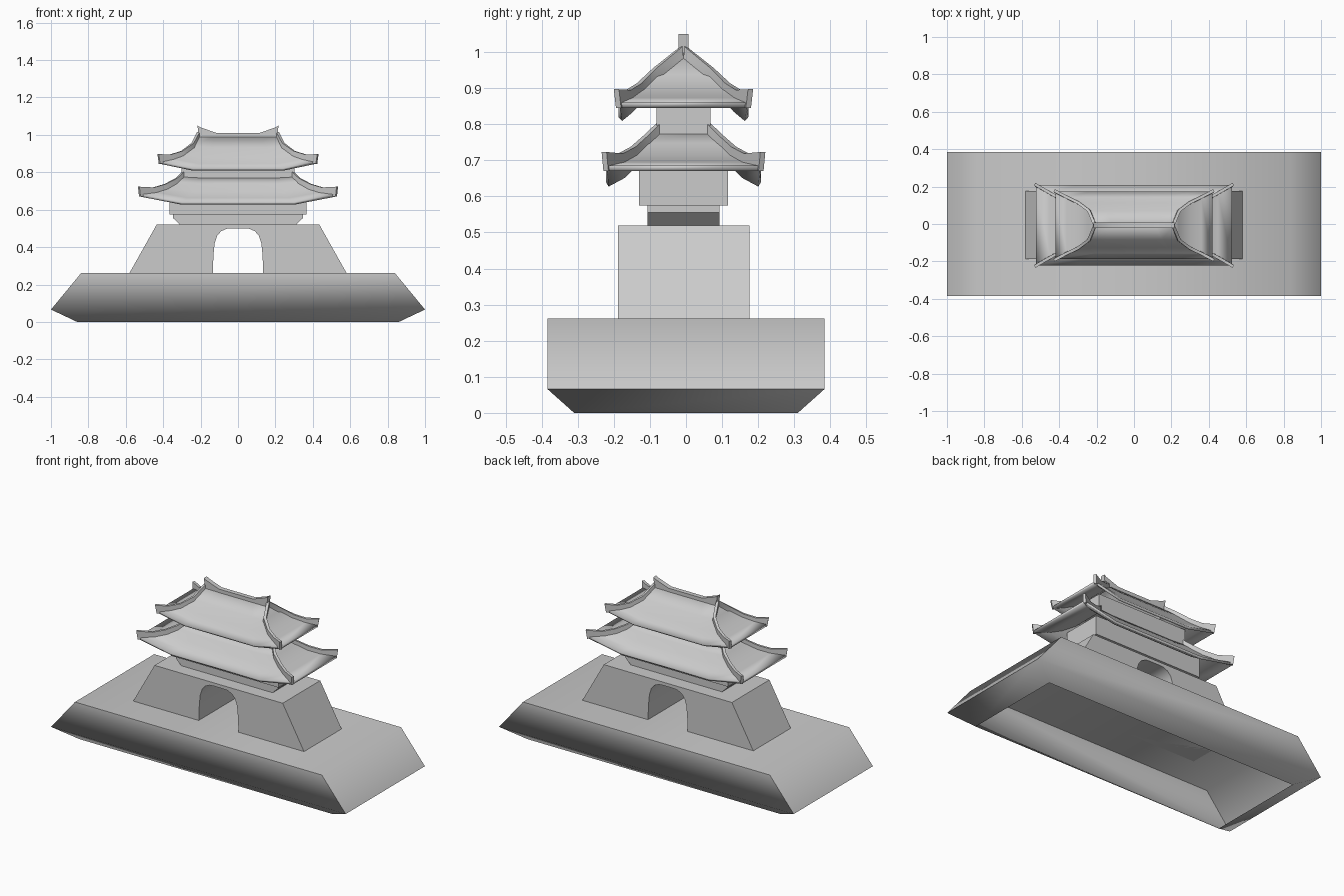
import bpy, bmesh, math

if "Cube" in bpy.data.objects:
    bpy.data.objects.remove(bpy.data.objects["Cube"])

CY = -0.007  # building axis sits slightly in front of the plinth centre


def finish(name, bm, smooth=35, fix=True):
    if fix:
        bmesh.ops.recalc_face_normals(bm, faces=bm.faces)
    me = bpy.data.meshes.new(name)
    bm.to_mesh(me)
    bm.free()
    ob = bpy.data.objects.new(name, me)
    bpy.context.collection.objects.link(ob)
    bpy.context.view_layer.objects.active = ob
    for o in bpy.context.selected_objects:
        o.select_set(False)
    ob.select_set(True)
    bpy.ops.object.shade_smooth_by_angle(angle=math.radians(smooth))
    return ob


def loft(name, loops, bottom=True, top=True, smooth=35, fix=True):
    """Skin closed loops of equal length, with optional end caps."""
    bm = bmesh.new()
    rings = [[bm.verts.new(p) for p in lp] for lp in loops]
    n = len(rings[0])
    for a, b in zip(rings, rings[1:]):
        for i in range(n):
            j = (i + 1) % n
            bm.faces.new((a[i], a[j], b[j], b[i]))
    if bottom:
        bm.faces.new(rings[0][::-1])
    if top:
        bm.faces.new(rings[-1])
    return finish(name, bm, smooth, fix)


def rect(hx, hy, z, cy=CY):
    return [(-hx, cy - hy, z), (hx, cy - hy, z), (hx, cy + hy, z), (-hx, cy + hy, z)]


def prism(name, outline, y0, y1, smooth=35):
    return loft(name, [[(x, y, z) for x, z in outline] for y in (y0, y1)], smooth=smooth)


# Plinth: hollow shell, open underneath
loft("plinth", [rect(0.86, 0.31, 0, 0), rect(1.0, 0.384, 0.066, 0),
                rect(0.838, 0.384, 0.262, 0)], bottom=False, smooth=60)

# Gate base with arched passage
half = [(0.135, 0.262), (0.131, 0.36), (0.125, 0.42), (0.112, 0.46),
        (0.09, 0.485), (0.06, 0.498), (0.03, 0.5)]
arch = half + [(-x, z) for x, z in reversed(half)]
prism("gate_base", [(0.58, 0.262)] + arch +
      [(-0.58, 0.262), (-0.435, 0.52), (0.435, 0.52)], -0.188, 0.176)

# Storeys
loft("lower_storey_foot", [rect(0.31, 0.1, 0.52), rect(0.347, 0.1, 0.555), rect(0.347, 0.1, 0.575)])
loft("lower_storey_wall", [rect(0.365, 0.123, 0.575), rect(0.365, 0.123, 0.69)])
loft("upper_storey_wall", [rect(0.303, 0.075, 0.768), rect(0.303, 0.075, 0.87)])


def roof(name, rows, crest):
    """rows: corner x, y, z, sag of the long side, x where the sag starts."""
    loops = []
    for x, y, z, sag, m in rows:
        ring = []
        for s in (-1, 1):
            ring += [(s * x, CY + s * y, z), (s * m, CY + s * y, z - sag),
                     (-s * m, CY + s * y, z - sag), (-s * x, CY + s * y, z)]
        # order: front left -> front right -> back right -> back left
        loops.append([ring[0], ring[1], ring[2], ring[3], ring[4], ring[5], ring[6], ring[7]])
    ob = loft(name, loops[::-1], bottom=False, top=False, fix=False)
    thick = ob.modifiers.new("thickness", 'SOLIDIFY')
    thick.thickness = 0.015
    thick.offset = -1

    # Raised hip ridges with curled tips on all four corners
    for sx, sy, tag in ((1, 1, "back_right"), (1, -1, "front_right"),
                        (-1, 1, "back_left"), (-1, -1, "front_left")):
        sections = []
        for i, ((x, y, z, _, _), (cx, cyy, cz)) in enumerate(zip(rows, crest)):
            a, b = crest[max(i - 1, 0)], crest[min(i + 1, len(crest) - 1)]
            dx, dy = b[0] - a[0], b[1] - a[1]
            k = 0.008 / math.hypot(dx, dy)
            ox, oy = -dy * k, dx * k
            sections.append([(sx * px, CY + sy * py, pz) for px, py, pz in (
                (x + ox, y + oy, z - 0.015), (x - ox, y - oy, z - 0.015),
                (cx - ox, cyy - oy, cz), (cx + ox, cyy + oy, cz))])
        loft(f"{name}_hip_ridge_{tag}", sections)


# Lower roof
roof("lower_roof",
     [(0.295, 0.07, 0.78, 0.005, 0.20), (0.328, 0.103, 0.748, 0.008, 0.22),
      (0.388, 0.138, 0.714, 0.018, 0.245), (0.45, 0.172, 0.695, 0.032, 0.27),
      (0.525, 0.215, 0.685, 0.045, 0.30)],
     [(0.295, 0.07, 0.802), (0.33, 0.105, 0.768), (0.39, 0.14, 0.737),
      (0.452, 0.174, 0.719), (0.531, 0.22, 0.723)])

# Upper roof
roof("upper_roof",
     [(0.21, 0.003, 0.998, 0.0, 0.115), (0.238, 0.077, 0.938, 0.006, 0.15),
      (0.298, 0.12, 0.895, 0.016, 0.18), (0.36, 0.15, 0.873, 0.028, 0.21),
      (0.42, 0.18, 0.86, 0.04, 0.24)],
     [(0.212, 0.006, 1.015), (0.243, 0.079, 0.956), (0.3, 0.122, 0.914),
      (0.362, 0.152, 0.895), (0.427, 0.186, 0.897)])

# Main ridge with raised ends
prism("main_ridge", [(-0.208, 0.98), (0.208, 0.98), (0.217, 1.05), (0.2, 1.04), (0.115, 1.01),
                     (-0.115, 1.01), (-0.2, 1.04), (-0.217, 1.05)], CY - 0.014, CY + 0.014)
